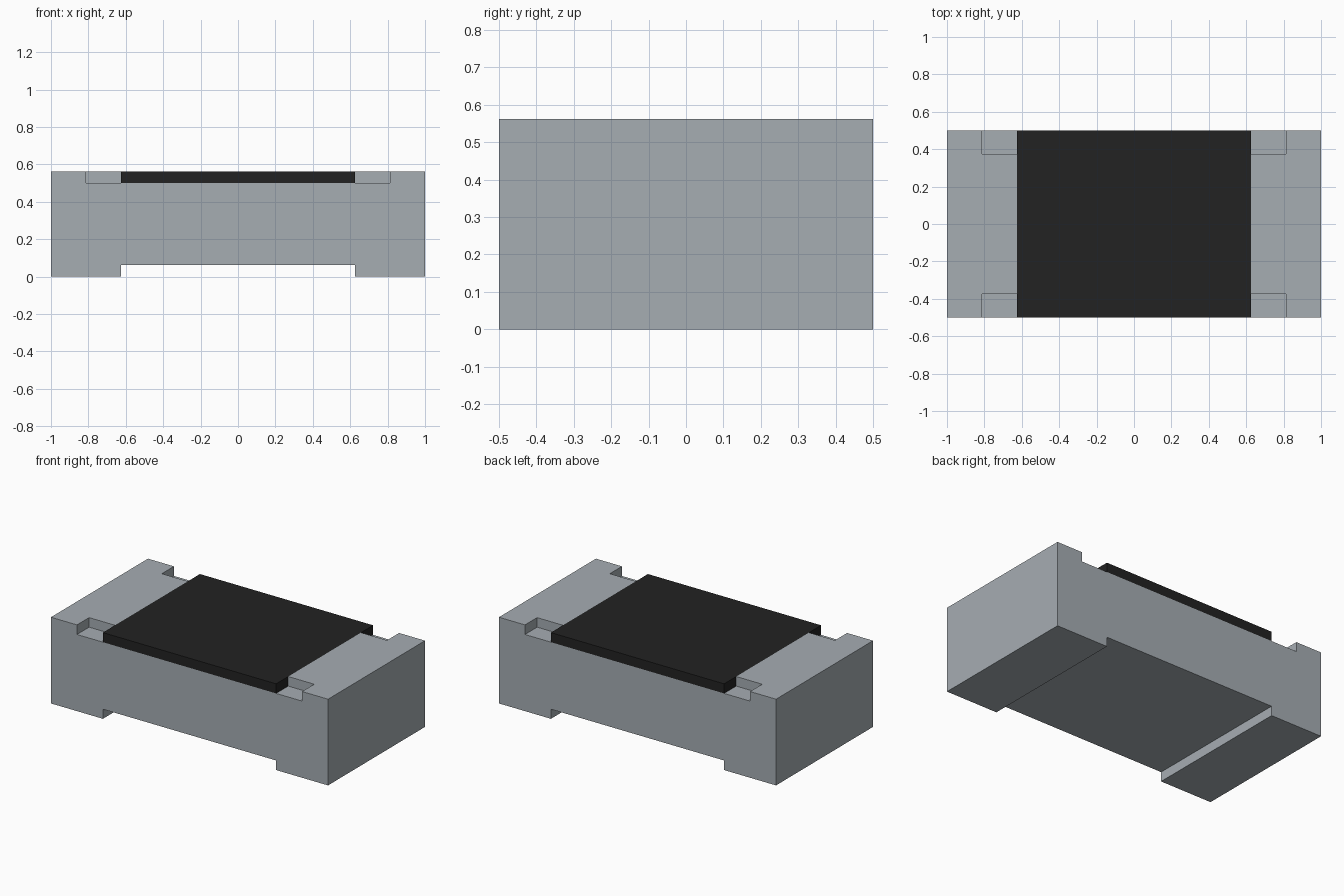
import bpy
import bmesh
from mathutils import Vector

cube = bpy.data.objects.get("Cube")
if cube:
    bpy.data.objects.remove(cube, do_unlink=True)

# Main dimensions
HALF_L, HALF_W, TOP = 1.0, 0.5, 0.5625
PAD_X = 0.625        # inner edge of the end terminals
FOOT = 0.0625        # height of the gap underneath
SEAT = 0.5           # level the dark coating rests on
NOTCH_X, NOTCH_Y = 0.8125, 0.375


def material(name, colour):
    mat = bpy.data.materials.new(name)
    mat.use_nodes = True
    mat.diffuse_color = colour
    bsdf = next(n for n in mat.node_tree.nodes if n.type == 'BSDF_PRINCIPLED')
    bsdf.inputs["Base Color"].default_value = colour
    return mat


def prism(name, outline, direction, mat):
    """Extrude a flat outline along a direction into a closed solid."""
    bm = bmesh.new()
    face = bm.faces.new([bm.verts.new(p) for p in outline])
    extruded = bmesh.ops.extrude_face_region(bm, geom=[face])["geom"]
    verts = [g for g in extruded if isinstance(g, bmesh.types.BMVert)]
    bmesh.ops.translate(bm, verts=verts, vec=Vector(direction))
    bmesh.ops.recalc_face_normals(bm, faces=bm.faces)
    mesh = bpy.data.meshes.new(name)
    bm.to_mesh(mesh)
    bm.free()
    mesh.materials.append(mat)
    obj = bpy.data.objects.new(name, mesh)
    bpy.context.collection.objects.link(obj)
    return obj


grey = material("metal grey", (0.38, 0.418, 0.45, 1))
black = material("coating black", (0.016, 0.016, 0.016, 1))

# Body with two feet: side profile extruded across the width
half = [(PAD_X, FOOT), (PAD_X, 0), (HALF_L, 0), (HALF_L, TOP)]
profile = half + [(-x, z) for x, z in reversed(half)]
body = prism("body", [(x, -HALF_W, z) for x, z in profile],
             (0, 2 * HALF_W, 0), grey)

# Cutter for the coating seat and the four corner notches
OUT = HALF_W + 0.1
quarter = [(PAD_X, NOTCH_Y), (NOTCH_X, NOTCH_Y), (NOTCH_X, OUT)]
right = [(x, -y) for x, y in reversed(quarter)] + quarter
outline = right + [(-x, y) for x, y in reversed(right)]
cutter = prism("seat_cutter", [(x, y, SEAT) for x, y in outline],
               (0, 0, 0.2), grey)
cutter.hide_render = True

cut = body.modifiers.new("seat", 'BOOLEAN')
cut.operation = 'DIFFERENCE'
cut.solver = 'EXACT'
cut.object = cutter
bpy.context.view_layer.objects.active = body
bpy.ops.object.modifier_apply(modifier=cut.name)
bpy.data.objects.remove(cutter, do_unlink=True)

# Dark coating slab, flush with the terminal tops
corners = [(-PAD_X, -HALF_W), (PAD_X, -HALF_W), (PAD_X, HALF_W), (-PAD_X, HALF_W)]
prism("coating", [(x, y, SEAT) for x, y in corners], (0, 0, TOP - SEAT), black)
